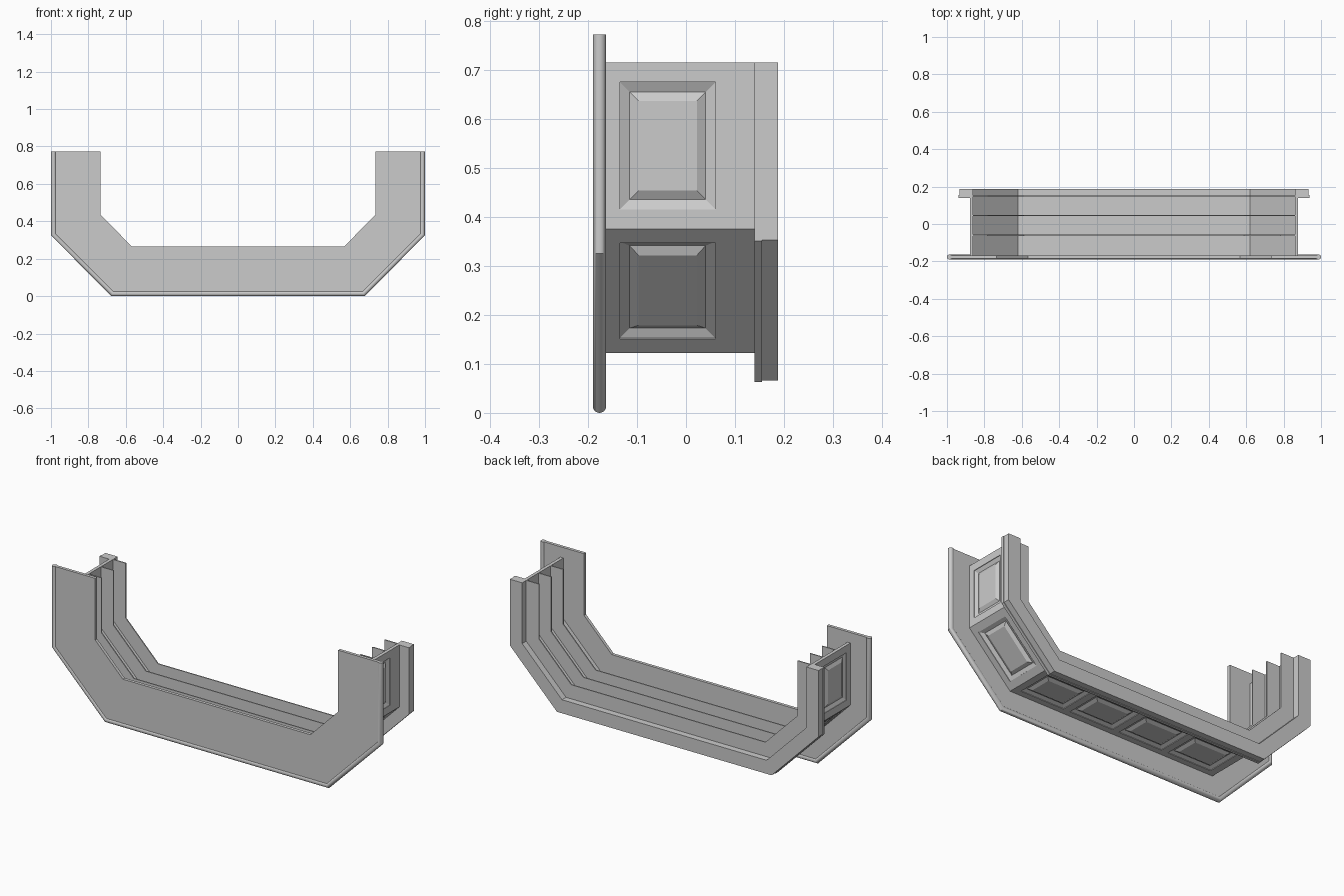
import bpy, bmesh, math
from mathutils import Vector

old = bpy.data.objects.get("Cube")
if old:
    bpy.data.objects.remove(old, do_unlink=True)

mat = bpy.data.materials.new("light_grey")
mat.use_nodes = True
grey = (0.6, 0.6, 0.6, 1)
mat.diffuse_color = grey
mat.node_tree.nodes["Principled BSDF"].inputs["Base Color"].default_value = grey

MITER = math.tan(math.pi / 8)
COUNTER_TOP, BODY_TOP = 0.772, 0.715
FACE, BACK, INNER = 0.122, 0.135, 0.14   # body depths measured in from the outer edge


def path(d, top):
    """The U-shaped outline in x and z, moved inwards by d."""
    half = [(-1 + d, top), (-1 + d, 0.325 + d * MITER), (-0.677 + d * MITER, d)]
    return half + [(-x, z) for x, z in reversed(half)]


def finish(name, bm):
    bmesh.ops.recalc_face_normals(bm, faces=bm.faces)
    mesh = bpy.data.meshes.new(name)
    bm.to_mesh(mesh)
    bm.free()
    mesh.materials.append(mat)
    ob = bpy.data.objects.new(name, mesh)
    bpy.context.collection.objects.link(ob)
    return ob


def sweep(name, profile, top):
    """Sweep a closed profile of (depth, y) points along the outline."""
    bm = bmesh.new()
    columns = [[bm.verts.new((x, y, z)) for x, z in path(d, top)] for d, y in profile]
    for i, a in enumerate(columns):
        b = columns[i - 1]
        for k in range(len(a) - 1):
            bm.faces.new((a[k], a[k + 1], b[k + 1], b[k]))
    bm.faces.new([c[0] for c in columns])
    bm.faces.new([c[-1] for c in columns])
    return finish(name, bm)


def strip(name, d0, d1, y0, y1, top=BODY_TOP):
    return sweep(name, [(d0, y0), (d1, y0), (d1, y1), (d0, y1)], top)


# Counter slab with a rounded nosing on its outer edge
strip("counter_top", 0.0135, 0.265, -0.185, -0.168, COUNTER_TOP)
R, SIDES = 0.0135, 24
circle = [(R + R * math.cos(a), -0.1765 + R * math.sin(a))
          for a in (math.tau * i / SIDES for i in range(SIDES))]
nosing = sweep("counter_nosing", circle, COUNTER_TOP)
bpy.ops.object.select_all(action='DESELECT')
nosing.select_set(True)
bpy.context.view_layer.objects.active = nosing
bpy.ops.object.shade_smooth_by_angle(angle=math.radians(30))

# Body wall and the long frame members
Y0, Y1 = -0.135, 0.06
strip("body_wall", BACK, INNER, -0.168, 0.188)
strip("upper_frame", FACE, BACK, -0.168, Y0)
strip("lower_frame", FACE, BACK, Y1, 0.145)

# Stepped plinth
sweep("plinth", [(0.063, 0.14), (INNER, 0.14), (INNER, 0.188),
                 (0.066, 0.188), (0.066, 0.155), (0.063, 0.155)], BODY_TOP)

# Thin inner shelves
for i, y in enumerate((-0.06, 0.045, 0.15)):
    strip(f"shelf_{i + 1}", INNER, 0.217, y - 0.003, y + 0.003)

# Cross rails and raised panels on every side of the body
RAIL = 0.04
rails, panels = bmesh.new(), bmesh.new()
corners = [Vector((x, 0, z)) for x, z in path(FACE, BODY_TOP)]


def ring(bm, place, t0, t1, inset, depth):
    a, b = t0 + inset, t1 - inset
    c, d = Y0 + inset, Y1 - inset
    return [bm.verts.new(place(t, y, depth)) for t, y in ((a, c), (b, c), (b, d), (a, d))]


def stack(bm, place, t0, t1, steps):
    """Join nested rings of (inset, depth) and cap the last one."""
    rings = [ring(bm, place, t0, t1, *s) for s in steps]
    for r, s in zip(rings, rings[1:]):
        for i in range(4):
            bm.faces.new((r[i - 1], r[i], s[i], s[i - 1]))
    bm.faces.new(rings[-1])


for p, q, count in zip(corners, corners[1:], (1, 1, 4, 1, 1)):
    length = (q - p).length
    along = (q - p).normalized()
    inward = Vector((-along.z, 0, along.x))

    def place(t, y, depth):
        return p + along * t + inward * depth + Vector((0, y, 0))

    width = (length - RAIL * (count + 1)) / count
    for i in range(count + 1):
        t = i * (width + RAIL)
        stack(rails, place, t, t + RAIL, [(0, BACK - FACE), (0, 0)])
        if i < count:
            stack(panels, place, t + RAIL, t + RAIL + width,
                  [(0, 0.003), (0.02, 0.012), (0.038, 0.002)])

finish("cross_rails", rails)
finish("raised_panels", panels)
